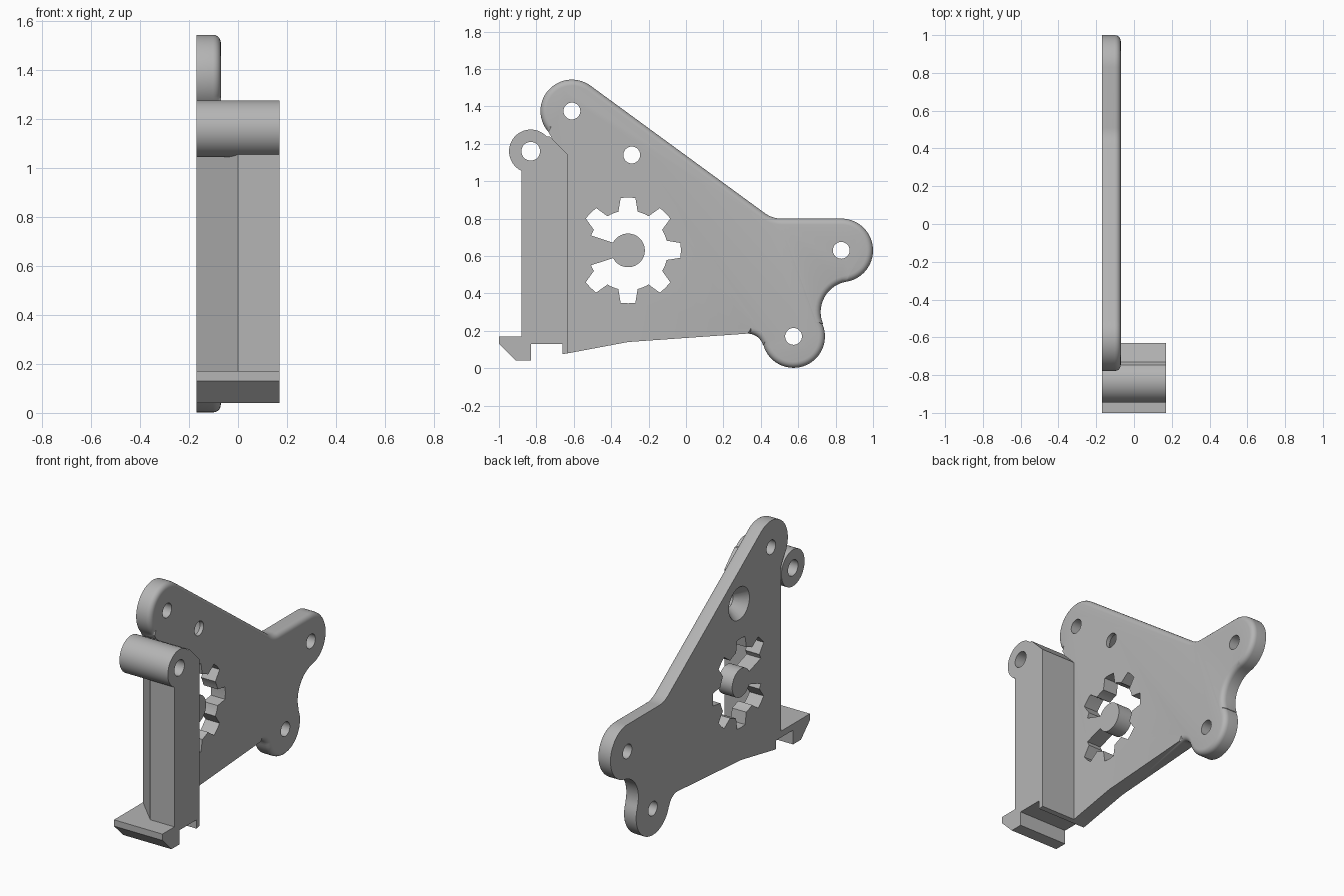
import bpy, bmesh
from math import sin, cos, radians, pi

if "Cube" in bpy.data.objects:
    bpy.data.objects.remove(bpy.data.objects["Cube"], do_unlink=True)

grey = bpy.data.materials.new("plain grey")
grey.use_nodes = True
grey.diffuse_color = (0.46, 0.46, 0.46, 1)
grey.node_tree.nodes["Principled BSDF"].inputs["Base Color"].default_value = grey.diffuse_color

LEFT, RIGHT, PLATE = 0.17, -0.17, -0.07   # x of the outer faces and of the plate's inner face


def arc(y, z, r, a, b, n=16):
    """Points along an arc in the side plane, angles in degrees."""
    steps = [radians(a + (b - a) * i / n) for i in range(n + 1)]
    return [(y + r * cos(t), z + r * sin(t)) for t in steps]


def circle(y, z, r, n=48):
    return arc(y, z, r, 0, 360, n)[:-1]


def prism(name, outline, x0, x1, shape=None):
    """Extrude a side outline across x; shape may edit the mesh."""
    bm = bmesh.new()
    base = bm.faces.new([bm.verts.new((x0, y, z)) for y, z in outline])
    ext = bmesh.ops.extrude_face_region(bm, geom=[base], use_keep_orig=True)
    for v in ext["geom"]:
        if isinstance(v, bmesh.types.BMVert):
            v.co.x = x1
    bmesh.ops.recalc_face_normals(bm, faces=bm.faces)
    if shape:
        shape(bm)
    mesh = bpy.data.meshes.new(name)
    bm.to_mesh(mesh)
    bm.free()
    mesh.materials.append(grey)
    obj = bpy.data.objects.new(name, mesh)
    bpy.context.collection.objects.link(obj)
    return obj


def activate(obj):
    bpy.ops.object.select_all(action="DESELECT")
    obj.select_set(True)
    bpy.context.view_layer.objects.active = obj


def cut(obj, cutters):
    activate(obj)
    for c in cutters:
        c.hide_render = True
        mod = obj.modifiers.new("cut", "BOOLEAN")
        mod.operation, mod.solver, mod.object = "DIFFERENCE", "EXACT", c
        bpy.ops.object.modifier_apply(modifier=mod.name)


def round_plate(bm):
    """Round the inner rim, except along the straight bottom and the post."""
    rim = []
    for e in bm.edges:
        if all(abs(v.co.x - PLATE) < 1e-4 for v in e.verts):
            m = (e.verts[0].co + e.verts[1].co) / 2
            if not (m.y < -0.65 and m.z < 1.25) and not (m.y < 0.33 and m.z < 0.2):
                rim.append(e)
    bmesh.ops.bevel(bm, geom=rim, offset=0.032, segments=5, profile=0.5, affect="EDGES")


def chamfer_post(bm):
    """Slice the front right corner of the post at 45 degrees."""
    geom = bm.verts[:] + bm.edges[:] + bm.faces[:]
    res = bmesh.ops.bisect_plane(bm, geom=geom, plane_co=(0, -0.88, 0),
                                 plane_no=(-1, -1, 0), clear_outer=True)
    edges = [e for e in res["geom_cut"] if isinstance(e, bmesh.types.BMEdge)]
    bmesh.ops.contextual_create(bm, geom=edges)
    bmesh.ops.recalc_face_normals(bm, faces=bm.faces)


# Side plate with three rounded lobes
outline = [(-0.66, 0.075), (-0.63, 0.08), (-0.31, 0.14)]
outline += arc(0.33, 0.10, 0.085, 90, 16, 8)
outline += arc(0.575, 0.17, 0.168, 196, 382.7, 28)
outline += arc(0.885, 0.30, 0.165, 202.7, 99.5, 16)
outline += arc(0.83, 0.63, 0.17, -80.5, 90, 28)
outline += arc(0.51, 0.95, 0.15, 270, 233.8, 8)
outline += arc(-0.61, 1.375, 0.168, 53.8, 222, 28)
outline += [(-0.72, 1.235), (-0.70, 1.2), (-0.70, 0.13), (-0.66, 0.13)]
plate = prism("side_plate", outline, RIGHT, PLATE, round_plate)

# Toothed window that leaves a round hub on one spoke
gy, gz = -0.31, 0.63
window = []
for k in range(-3, 4):
    a = 45 * k
    root = arc(gy, gz, 0.213, a - 31 if k > -3 else -158, a - 14, 4)
    window += root + arc(gy, gz, 0.283, a - 8, a + 8, 2)
window += arc(gy, gz, 0.213, 149, 158, 3)
window += arc(gy, gz, 0.09, 153, -153, 40)

# Bolt holes and the countersink on the outer face
holes = [(-0.61, 1.375), (-0.29, 1.14), (0.83, 0.63), (0.575, 0.17)]
cutters = [prism("window_cutter", window, -0.3, 0.05)]
cutters += [prism("hole_cutter", circle(y, z, 0.045, 32), -0.3, 0.05) for y, z in holes]
bpy.ops.mesh.primitive_cone_add(vertices=48, radius1=0.107, radius2=0.045, depth=0.08,
                                location=(-0.135, -0.29, 1.14), rotation=(0, pi / 2, 0))
cutters.append(bpy.context.object)
cut(plate, cutters)

# Upright post with a sloped top
post = prism("post", [(-0.88, 0.13), (-0.66, 0.13), (-0.63, 0.13), (-0.63, 1.14),
                      (-0.73, 1.24), (-0.75, 1.24), (-0.88, 1.16)],
             RIGHT, LEFT, chamfer_post)

# Pivot barrel on top of the post
barrel = prism("pivot_barrel", circle(-0.83, 1.16, 0.116, 64), RIGHT, LEFT)
bore = prism("bore_cutter", circle(-0.83, 1.16, 0.05, 32), -0.3, 0.3)
cut(post, [bore])
cut(barrel, [bore])

# Hooked foot with a small rear lip
foot = prism("hook_foot", [(-1, 0.17), (-1, 0.13), (-0.91, 0.04), (-0.83, 0.04), (-0.83, 0.13),
                           (-0.66, 0.13), (-0.66, 0.075), (-0.63, 0.08), (-0.63, 0.17)],
             RIGHT, LEFT)

for c in cutters + [bore]:
    bpy.data.objects.remove(c, do_unlink=True)
for obj in (plate, post, barrel, foot):
    activate(obj)
    bpy.ops.object.shade_smooth_by_angle(angle=radians(30))
